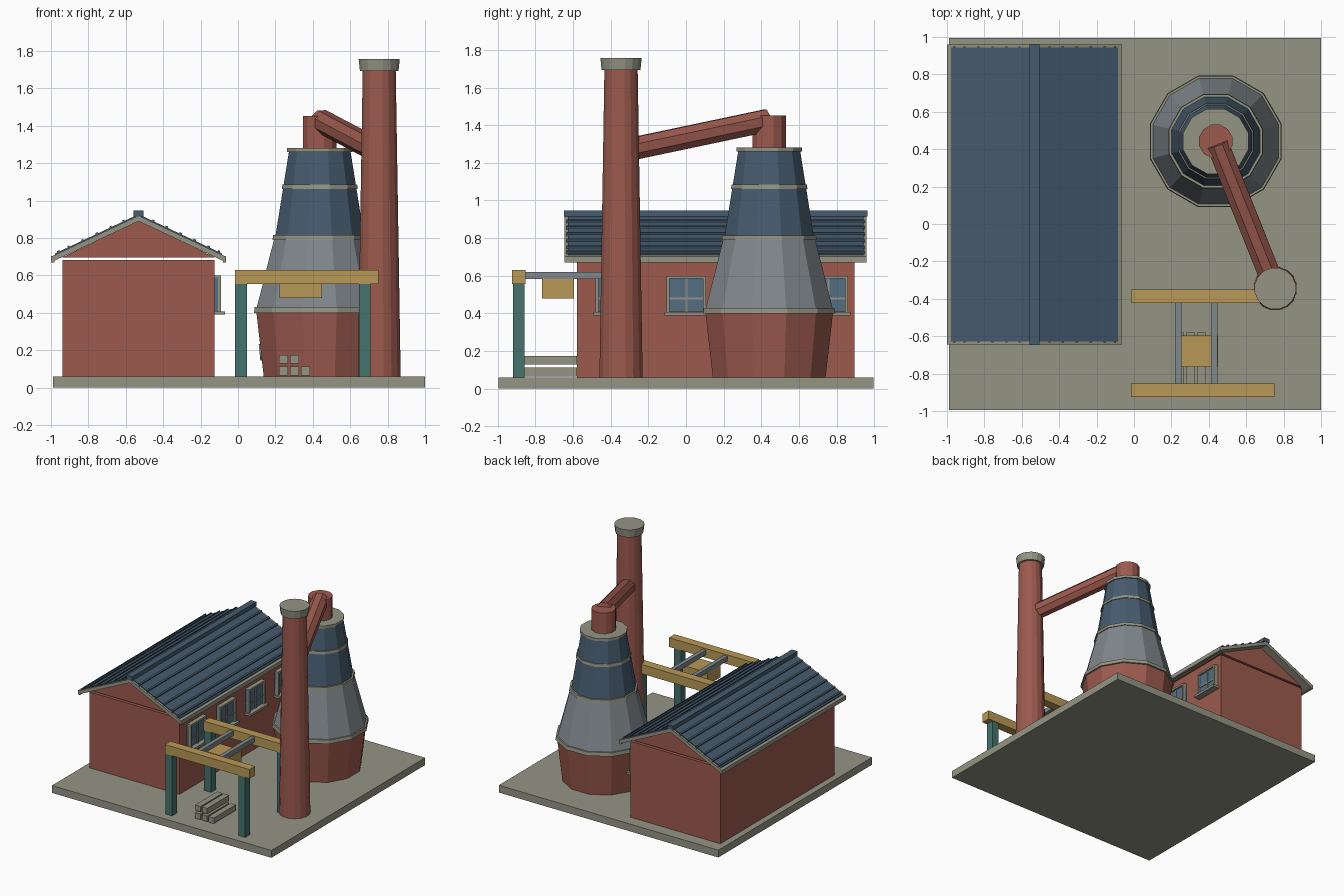
import bpy, bmesh, math
from mathutils import Vector

if "Cube" in bpy.data.objects:
    bpy.data.objects.remove(bpy.data.objects["Cube"], do_unlink=True)


def material(name, rgb):
    lin = [((c / 255 + 0.055) / 1.055) ** 2.4 for c in rgb] + [1.0]
    m = bpy.data.materials.new(name)
    m.use_nodes = True
    m.diffuse_color = lin
    m.node_tree.nodes["Principled BSDF"].inputs["Base Color"].default_value = lin
    return m


STONE = material("warm grey stone", (148, 148, 132))
BRICK = material("red brick", (156, 90, 78))
BLUE = material("slate blue metal", (70, 91, 110))
STEEL = material("steel grey", (128, 136, 140))
YELLOW = material("ochre yellow", (184, 152, 86))
TEAL = material("dark teal", (70, 114, 108))
GLASS = material("blue glass", (84, 110, 132))


def finish(name, bm, mat):
    bmesh.ops.recalc_face_normals(bm, faces=bm.faces)
    mesh = bpy.data.meshes.new(name)
    bm.to_mesh(mesh)
    bm.free()
    mesh.materials.append(mat)
    ob = bpy.data.objects.new(name, mesh)
    bpy.context.collection.objects.link(ob)
    return ob


def box(name, mat, xs, ys, zs):
    bm = bmesh.new()
    bmesh.ops.create_cube(bm, size=1)
    for v in bm.verts:
        v.co = [(r[0] + r[1]) / 2 + c * (r[1] - r[0]) for r, c in zip((xs, ys, zs), v.co)]
    return finish(name, bm, mat)


def prism(name, mat, outline, ys):
    """Extrude an x-z outline along y."""
    bm = bmesh.new()
    face = bm.faces.new([bm.verts.new((x, ys[0], z)) for x, z in outline])
    ext = bmesh.ops.extrude_face_region(bm, geom=[face])["geom"]
    moved = [v for v in ext if isinstance(v, bmesh.types.BMVert)]
    bmesh.ops.translate(bm, verts=moved, vec=(0, ys[1] - ys[0], 0))
    return finish(name, bm, mat)


def tube(name, mat, start, end, r1, r2, sides):
    """Faceted cone section from start to end, with flats on the main axes."""
    start, end = Vector(start), Vector(end)
    axis = end - start
    bm = bmesh.new()
    bmesh.ops.create_cone(bm, cap_ends=True, segments=sides, radius1=r1, radius2=r2,
                          depth=axis.length)
    bmesh.ops.rotate(bm, verts=bm.verts, cent=(0, 0, 0),
                     matrix=Vector((0, 0, 1)).rotation_difference(axis).to_matrix())
    bmesh.ops.translate(bm, verts=bm.verts, vec=(start + end) / 2)
    return finish(name, bm, mat)


def upright(name, mat, centre, z1, z2, r1, r2, sides):
    x, y = centre
    ob = tube(name, mat, (x, y, z1), (x, y, z2), r1, r2, sides)
    turn = math.pi / sides
    for v in ob.data.vertices:
        dx, dy = v.co.x - x, v.co.y - y
        v.co.x = x + dx * math.cos(turn) - dy * math.sin(turn)
        v.co.y = y + dx * math.sin(turn) + dy * math.cos(turn)
    return ob


# Ground slab
FLOOR = 0.06
box("ground_slab", STONE, (-0.99, 1.0), (-0.995, 0.995), (0, FLOOR))

# Shed walls and gable
WALL_X, WALL_Y = (-0.938, -0.125), (-0.58, 0.895)
RIDGE = (WALL_X[0] + WALL_X[1]) / 2
box("shed_walls", BRICK, WALL_X, WALL_Y, (FLOOR, 0.682))
prism("shed_gable", BRICK, [(WALL_X[0], 0.697), (WALL_X[1], 0.697), (RIDGE, 0.892)], WALL_Y)


# Shed roof
def slope(d):
    return 0.92 - 0.47 * abs(d)


def chevron(name, mat, half, low, high, ys):
    top = [(RIDGE + d, slope(d) + high) for d in (-half, 0, half)]
    under = [(RIDGE + d, slope(d) + low) for d in (half, 0, -half)]
    prism(name, mat, top + under, ys)


chevron("roof_trim", STONE, 0.465, -0.03, 0, (-0.645, 0.96))
chevron("roof_sheet", BLUE, 0.447, -0.01, 0.007, (-0.628, 0.943))
box("ridge_cap", BLUE, (RIDGE - 0.026, RIDGE + 0.026), (-0.648, 0.963), (0.915, 0.947))
for side in (-1, 1):
    for d in (0.08, 0.15, 0.225, 0.3, 0.375, 0.43):
        edge = [d - 0.006, d + 0.006]
        outline = [(RIDGE + side * e, slope(e) + 0.015) for e in edge]
        outline += [(RIDGE + side * e, slope(e)) for e in reversed(edge)]
        prism("roof_batten", BLUE, outline, (-0.634, 0.949))
    eave = sorted((RIDGE + side * 0.45, RIDGE + side * 0.468))
    box("eave_fascia", STONE, eave, (-0.645, 0.96), (0.67, 0.703))

# Shed windows along the yard side
FRAME_X = (WALL_X[1], -0.09)
for i in range(4):
    y = -0.48 + 0.377 * i
    w, t = 0.21, 0.016
    box("window_glass", GLASS, (WALL_X[1], -0.106), (y, y + w), (0.41, 0.59))
    for a in (y, y + w - t):
        box("window_jamb", STONE, FRAME_X, (a, a + t), (0.4, 0.6))
    box("window_head", STONE, FRAME_X, (y, y + w), (0.585, 0.6))
    box("window_sill", STONE, (WALL_X[1], -0.07), (y - 0.012, y + w + 0.012), (0.39, 0.408))
    mid = y + w / 2
    box("window_mullion", STONE, (WALL_X[1], -0.1), (mid - 0.005, mid + 0.005), (0.4, 0.59))
    box("window_bar", STONE, (WALL_X[1], -0.1), (y, y + w), (0.475, 0.485))

# Kiln: stacked cone sections with stone bands
KILN = (0.437, 0.442)
for name, mat, z1, z2, r1, r2 in (
        ("kiln_base", BRICK, FLOOR, 0.415, 0.31, 0.352),
        ("kiln_middle", STEEL, 0.415, 0.805, 0.352, 0.25),
        ("kiln_top", BLUE, 0.805, 1.265, 0.246, 0.17),
        ("kiln_lower_band", STONE, 0.4, 0.43, 0.364, 0.36),
        ("kiln_middle_band", STONE, 0.79, 0.815, 0.261, 0.258),
        ("kiln_upper_band", STONE, 1.062, 1.085, 0.21, 0.207),
        ("kiln_rim", STONE, 1.26, 1.282, 0.18, 0.18),
        ("kiln_stack", BRICK, 1.27, 1.452, 0.092, 0.092)):
    upright(name, mat, KILN, z1, z2, r1, r2, 12)
tube("kiln_peephole", STONE, (0.125, 0.442, 0.19), (0.115, 0.442, 0.189), 0.045, 0.045, 12)

# Chimney and flue
CHIMNEY = (0.755, -0.345)
upright("chimney_shaft", BRICK, CHIMNEY, FLOOR, 1.7, 0.117, 0.09, 16)
upright("chimney_cap", STONE, CHIMNEY, 1.692, 1.757, 0.105, 0.112, 16)
tube("flue", BRICK, (0.445, 0.43, 1.425), (0.748, -0.33, 1.265), 0.064, 0.064, 8)

# Gantry: posts, beams, rails and hoist
for y in (-0.925, -0.422):
    box("gantry_beam", YELLOW, (-0.016, 0.752), (y, y + 0.073), (0.555, 0.63))
    for x in (-0.015, 0.647):
        box("gantry_post", TEAL, (x, x + 0.062), (y + 0.005, y + 0.067), (FLOOR, 0.556))
for x in (0.22, 0.413):
    box("gantry_rail", STEEL, (x, x + 0.033), (-0.855, -0.42), (0.582, 0.62))
box("hoist", YELLOW, (0.223, 0.45), (-0.765, -0.595), (0.48, 0.583))

# Stacked bars under the hoist
for row, count in enumerate((3, 2)):
    for i in range(count):
        x, z = 0.218 + 0.06 * i, FLOOR + 0.006 + 0.063 * row
        box("stacked_bar", STONE, (x, x + 0.048), (-0.865, -0.58), (z, z + 0.046))
